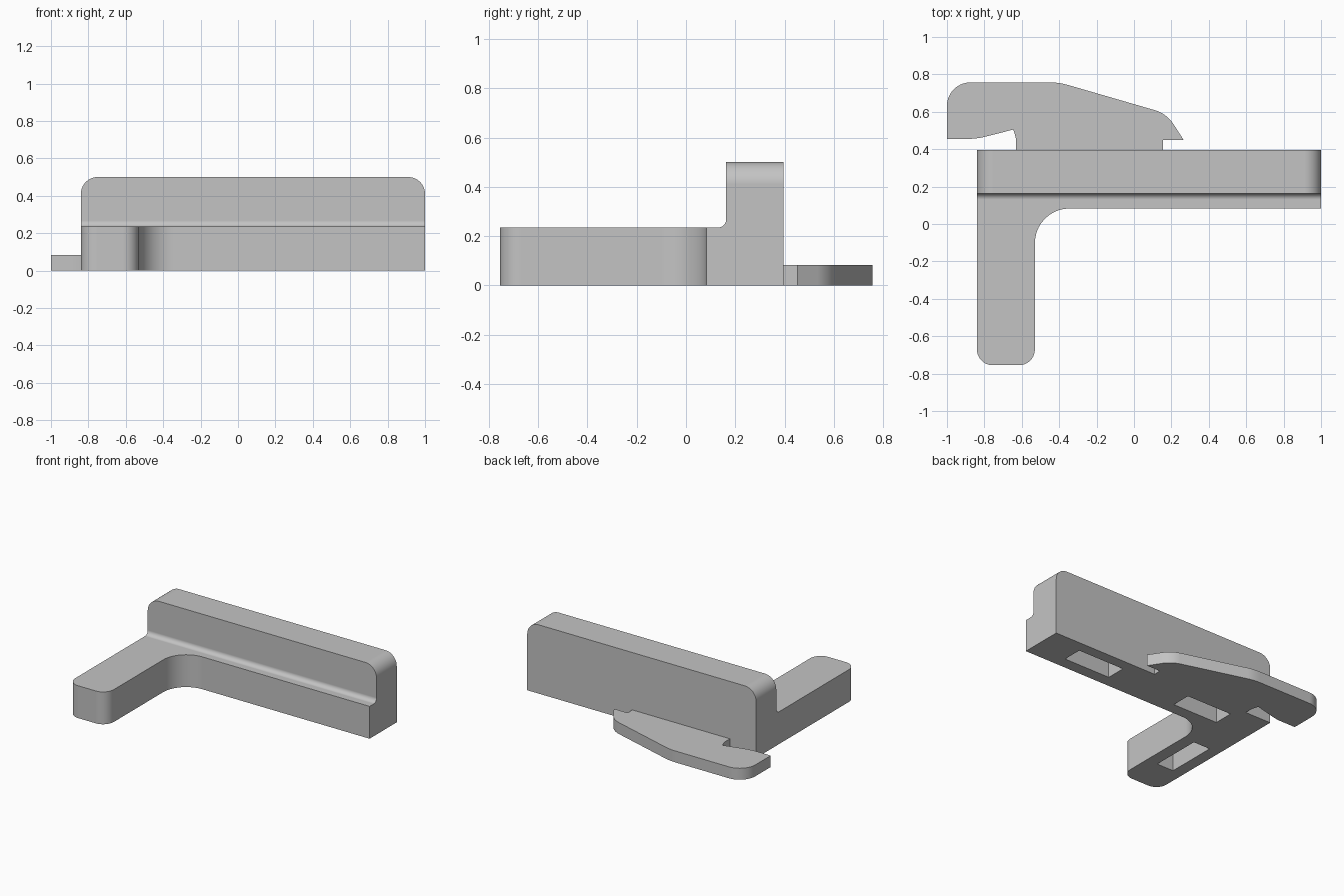
import bpy, bmesh, math
from mathutils import Vector

cube = bpy.data.objects.get("Cube")
if cube:
    bpy.data.objects.remove(cube, do_unlink=True)

grey = bpy.data.materials.new("plain grey")
grey.use_nodes = True
grey.diffuse_color = (0.55, 0.55, 0.55, 1)
grey.node_tree.nodes["Principled BSDF"].inputs["Base Color"].default_value = (0.55, 0.55, 0.55, 1)


def rounded(corners, steps=10):
    """Outline through (u, v, radius) corners, each rounded by a tangent arc."""
    pts = []
    for i, (u, v, r) in enumerate(corners):
        p = Vector((u, v))
        if r == 0:
            pts.append(p)
            continue
        a = (Vector(corners[i - 1][:2]) - p).normalized()
        b = (Vector(corners[(i + 1) % len(corners)][:2]) - p).normalized()
        half = a.angle(b) / 2
        centre = p + (a + b).normalized() * (r / math.sin(half))
        start = p + a * (r / math.tan(half)) - centre
        end = p + b * (r / math.tan(half)) - centre
        sweep = start.angle(end)
        for k in range(steps + 1):
            t = k / steps
            pts.append(centre + (start * math.sin((1 - t) * sweep)
                                 + end * math.sin(t * sweep)) / math.sin(sweep))
    return pts


def prism(name, corners, low, high, along="z"):
    """Extrude a rounded outline along z (outline in xy) or x (outline in yz)."""
    place = (lambda p: (p.x, p.y, low)) if along == "z" else (lambda p: (low, p.x, p.y))
    shift = (0, 0, high - low) if along == "z" else (high - low, 0, 0)
    bm = bmesh.new()
    face = bm.faces.new([bm.verts.new(place(p)) for p in rounded(corners)])
    grown = bmesh.ops.extrude_face_region(bm, geom=[face])["geom"]
    bmesh.ops.translate(bm, vec=shift,
                        verts=[g for g in grown if isinstance(g, bmesh.types.BMVert)])
    bmesh.ops.recalc_face_normals(bm, faces=bm.faces)
    mesh = bpy.data.meshes.new(name)
    bm.to_mesh(mesh)
    bm.free()
    mesh.materials.append(grey)
    obj = bpy.data.objects.new(name, mesh)
    bpy.context.collection.objects.link(obj)
    return obj


def combine(target, tool, operation):
    """Apply a boolean and drop the tool object."""
    mod = target.modifiers.new(operation.lower(), "BOOLEAN")
    mod.operation, mod.solver, mod.object = operation, "EXACT", tool
    bpy.context.view_layer.objects.active = target
    bpy.ops.object.modifier_apply(modifier=mod.name)
    bpy.data.objects.remove(tool, do_unlink=True)


LEFT, RIGHT, BACK, TOP, LEDGE = -0.84, 1.0, 0.395, 0.5, 0.235

# L-shaped body at full wall height
body = prism("bracket_body", [
    (LEFT, BACK, 0), (LEFT, -0.755, 0.085), (-0.53, -0.755, 0.085),
    (-0.53, 0.083, 0.185), (RIGHT, 0.083, 0), (RIGHT, BACK, 0)], 0, TOP)

# Lower the leg and front ledge, leaving a small fillet at the wall foot
step = prism("step_cutter", [
    (-1, LEDGE, 0), (0.163, LEDGE, 0.032), (0.163, 0.8, 0), (-1, 0.8, 0)],
    -1.3, 1.3, "x")
combine(body, step, "DIFFERENCE")

# Round the two upper ends of the wall
bm = bmesh.new()
bm.from_mesh(body.data)
ends = [e for e in bm.edges
        if all(abs(v.co.z - TOP) < 1e-4 for v in e.verts)
        and any(all(abs(v.co.x - x) < 1e-4 for v in e.verts) for x in (LEFT, RIGHT))]
bmesh.ops.bevel(bm, geom=ends, offset=0.09, segments=10, profile=0.5, affect="EDGES")
bm.to_mesh(body.data)
bm.free()

# Flat hooked tab behind the wall
tab = prism("hooked_tab", [
    (-1, 0.455, 0), (-1, 0.757, 0.125), (-0.40, 0.757, 0.35),
    (0.175, 0.59, 0.18), (0.265, 0.45, 0), (0.155, 0.45, 0),
    (0.155, 0.36, 0), (-0.63, 0.36, 0), (-0.63, 0.455, 0.15),
    (-0.645, 0.505, 0), (-0.84, 0.455, 0.4)], 0, 0.083)
combine(body, tab, "UNION")

# Rectangular pockets in the underside
for x0, x1, y0, y1 in ((0.36, 0.735, 0.17, 0.315),
                       (-0.565, -0.2, 0.17, 0.315),
                       (-0.755, -0.62, -0.5, -0.125)):
    pocket = prism("pocket_cutter", [
        (x0, y0, 0), (x1, y0, 0), (x1, y1, 0), (x0, y1, 0)], -0.1, 0.16)
    combine(body, pocket, "DIFFERENCE")

# Smooth the rounds, keep corners crisp and flats even
bpy.ops.object.select_all(action="DESELECT")
body.select_set(True)
bpy.context.view_layer.objects.active = body
bpy.ops.object.shade_smooth_by_angle(angle=math.radians(30))
body.modifiers.new("even_flats", "WEIGHTED_NORMAL").keep_sharp = True
